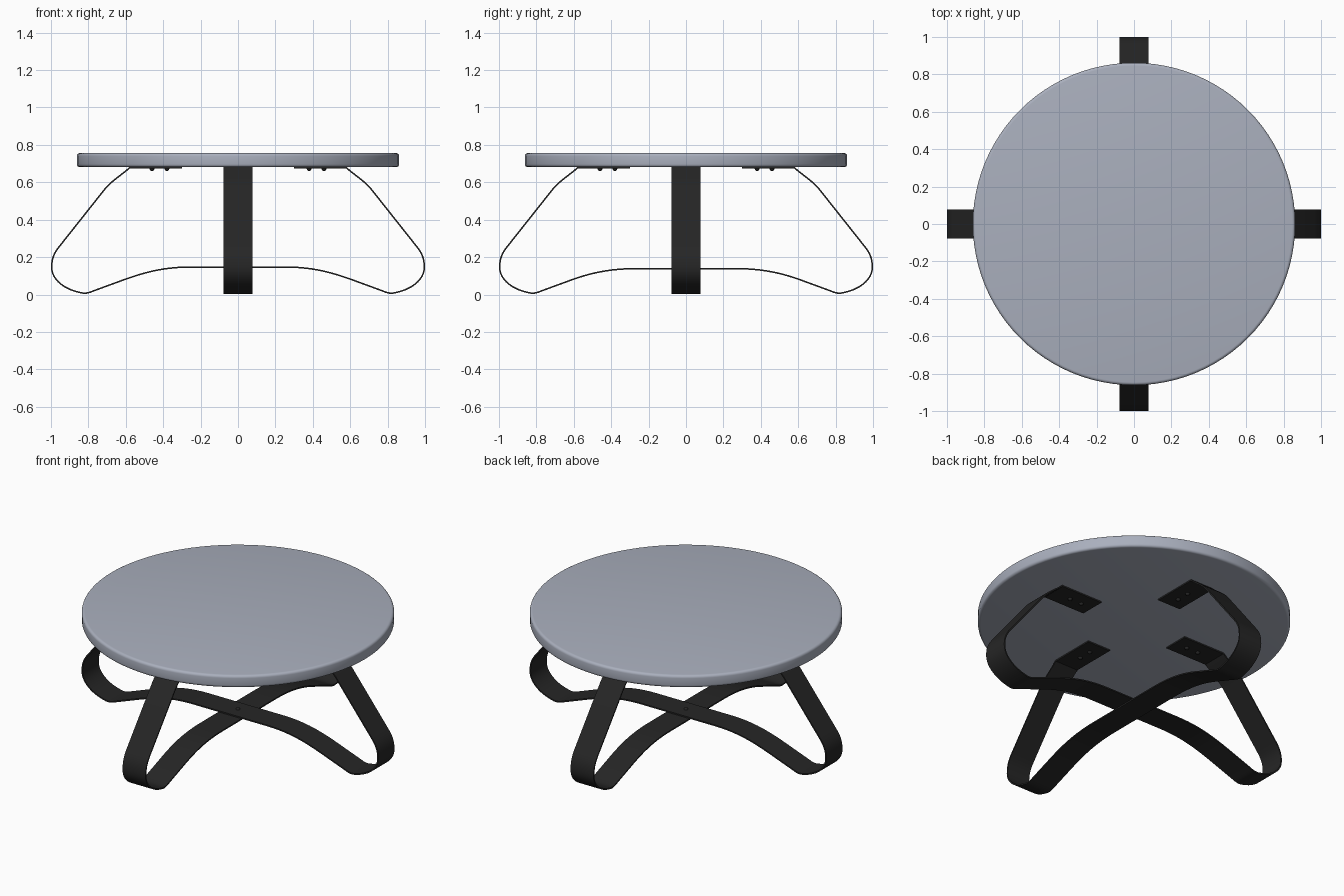
import bpy, bmesh, math
from mathutils import Vector
from mathutils.geometry import interpolate_bezier

if "Cube" in bpy.data.objects:
    bpy.data.objects.remove(bpy.data.objects["Cube"])


def material(name, rgb):
    m = bpy.data.materials.new(name)
    m.use_nodes = True
    m.diffuse_color = (*rgb, 1)
    m.node_tree.nodes["Principled BSDF"].inputs["Base Color"].default_value = (*rgb, 1)
    return m


GREY = material("blue_grey_top", (0.40, 0.43, 0.51))
BLACK = material("black_steel", (0.019, 0.019, 0.019))
WIDTH, THICK = 0.155, 0.008


def finish(name, bm, mat, angle=35):
    mesh = bpy.data.meshes.new(name)
    bmesh.ops.recalc_face_normals(bm, faces=bm.faces)
    bm.to_mesh(mesh)
    bm.free()
    mesh.materials.append(mat)
    obj = bpy.data.objects.new(name, mesh)
    bpy.context.collection.objects.link(obj)
    bpy.ops.object.select_all(action="DESELECT")
    obj.select_set(True)
    bpy.context.view_layer.objects.active = obj
    bpy.ops.object.shade_smooth_by_angle(angle=math.radians(angle))
    return obj


# Round top with softened rims
bm = bmesh.new()
bmesh.ops.create_cone(bm, cap_ends=True, segments=96, radius1=0.862, radius2=0.862, depth=0.075)
bmesh.ops.translate(bm, verts=bm.verts, vec=(0, 0, 0.7185))
rims = [e for e in bm.edges if abs(e.verts[0].co.z - e.verts[1].co.z) < 0.01]
bmesh.ops.bevel(bm, geom=rims, offset=0.016, segments=4, profile=0.5, affect="EDGES")
finish("table_top", bm, GREY)


# Bent steel strap: arch, foot loop, sloping leg and mounting tab, mirrored
def half_path(arch):
    segments = [
        ((0, arch), None, None, (0.25, arch)),
        ((0.25, arch), (0.40, arch), (0.50, 0.118), (0.607, 0.08)),
        ((0.607, 0.08), None, None, (0.76, 0.024)),
        ((0.76, 0.024), (0.79, 0.013), (0.81, 0.0), (0.85, 0.012)),
        ((0.85, 0.012), (0.93, 0.03), (0.996, 0.08), (0.996, 0.145)),
        ((0.996, 0.145), (0.996, 0.19), (0.985, 0.22), (0.955, 0.257)),
        ((0.955, 0.257), None, None, (0.714, 0.561)),
        ((0.714, 0.561), (0.68, 0.604), (0.63, 0.634), (0.58, 0.677)),
        ((0.58, 0.677), None, None, (0.30, 0.677)),
    ]
    path = [Vector(segments[0][0])]
    for a, h1, h2, b in segments:
        if h1 is None:
            path.append(Vector(b))
        else:
            path += interpolate_bezier(Vector(a), Vector(h1), Vector(h2), Vector(b), 12)[1:]
    return [(p[0], p[1]) for p in path]


def strap(name, arch, turn):
    half = half_path(arch)
    path = [(-x, z) for x, z in reversed(half[1:])] + half
    bm = bmesh.new()
    rows = [[bm.verts.new((x, y, z)) for y in (-WIDTH / 2, WIDTH / 2)] for x, z in path]
    for a, b in zip(rows, rows[1:]):
        bm.faces.new((a[0], b[0], b[1], a[1]))
    obj = finish(name, bm, BLACK)
    obj.rotation_euler.z = turn
    solid = obj.modifiers.new("thickness", "SOLIDIFY")
    solid.thickness, solid.offset, solid.use_even_offset = THICK, 0, True
    # keep the strap edges crisp after thickening
    bpy.ops.object.modifier_apply(modifier=solid.name)
    bpy.ops.object.shade_smooth_by_angle(angle=math.radians(35))


strap("strap_side_to_side", 0.147, 0)
strap("strap_front_to_back", 0.139, math.pi / 2)


# Domed screw heads under the tabs and at the crossing
def screw(name, x, y, z, side):
    bm = bmesh.new()
    bmesh.ops.create_uvsphere(bm, u_segments=16, v_segments=8, radius=0.013)
    bmesh.ops.bisect_plane(bm, geom=bm.verts[:] + bm.edges[:] + bm.faces[:],
                           plane_co=(0, 0, 0), plane_no=(0, 0, -side), clear_outer=True)
    finish(name, bm, BLACK).location = (x, y, z)


for i, where in enumerate(("left", "back", "right", "front")):
    c, s = math.cos(i * math.pi / 2), math.sin(i * math.pi / 2)
    for j, r in enumerate((0.38, 0.46)):
        screw(f"{where}_tab_screw_{j + 1}", r * c, r * s, 0.673, -1)
screw("crossing_screw_top", 0, 0, 0.149, 1)
